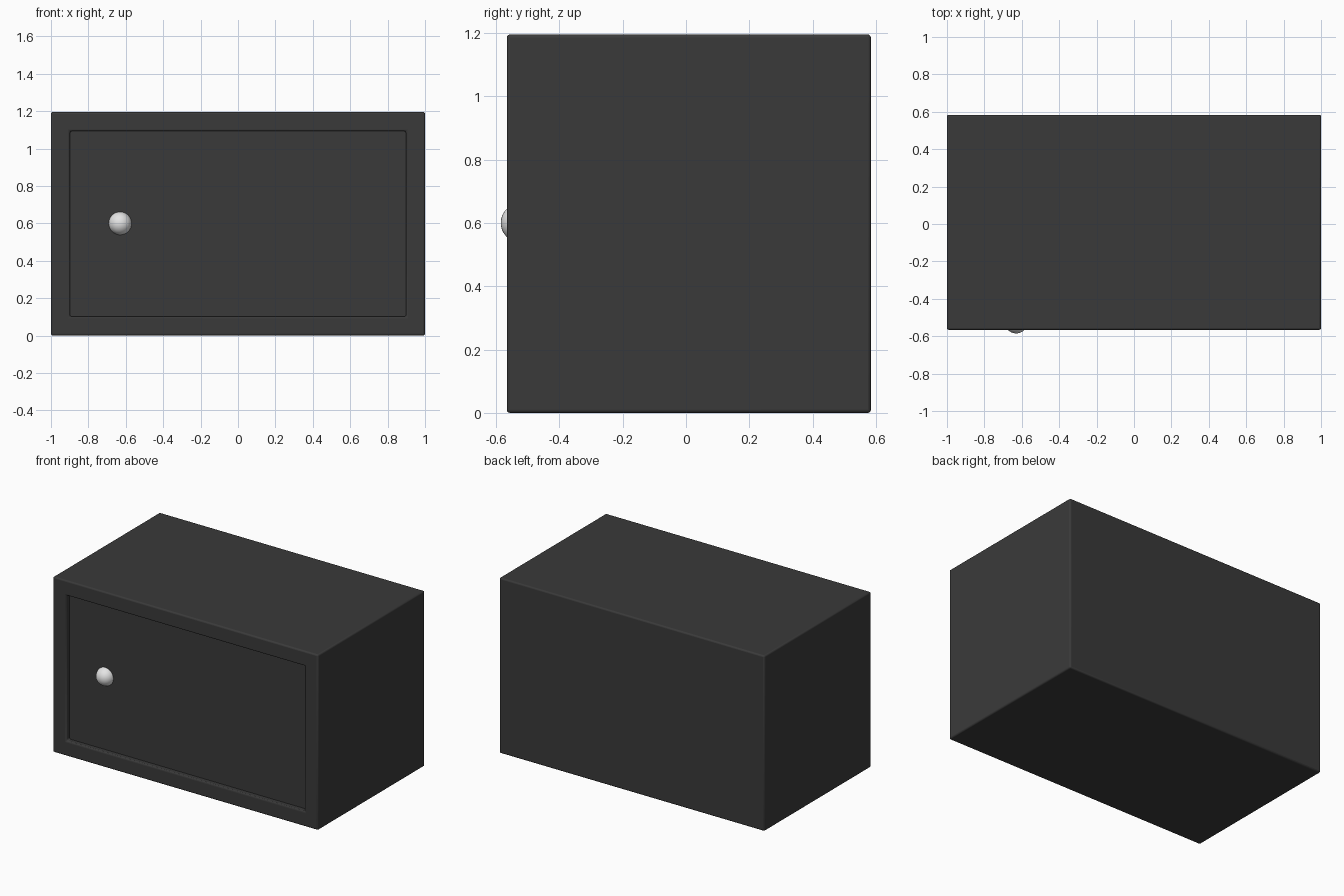
import bpy, bmesh, math
from mathutils import Matrix, Vector

if "Cube" in bpy.data.objects:
    bpy.data.objects.remove(bpy.data.objects["Cube"])

W, H = 1.0, 1.195            # half width, height
Y0, Y1 = -0.566, 0.584       # front and back
DOOR_Y = -0.53               # recessed door face


def material(name, v):
    m = bpy.data.materials.new(name)
    m.diffuse_color = (v, v, v, 1)
    m.use_nodes = True
    m.node_tree.nodes["Principled BSDF"].inputs["Base Color"].default_value = m.diffuse_color
    return m


def finish(name, bm, mat, bevel=0):
    me = bpy.data.meshes.new(name)
    bmesh.ops.recalc_face_normals(bm, faces=bm.faces)
    bm.to_mesh(me)
    bm.free()
    me.materials.append(mat)
    ob = bpy.data.objects.new(name, me)
    bpy.context.collection.objects.link(ob)
    if bevel:
        b = ob.modifiers.new("soft_edges", 'BEVEL')
        b.width, b.segments, b.limit_method = bevel, 3, 'ANGLE'
    bpy.ops.object.select_all(action='DESELECT')
    ob.select_set(True)
    bpy.context.view_layer.objects.active = ob
    bpy.ops.object.shade_smooth_by_angle(angle=math.radians(40))
    return ob


def box(lo, hi):
    bm = bmesh.new()
    lo, hi = Vector(lo), Vector(hi)
    mid = Matrix.Translation((lo + hi) / 2)
    bmesh.ops.create_cube(bm, size=1, matrix=mid @ Matrix.Diagonal((*(hi - lo), 1)))
    return bm


dark = material("charcoal", 0.042)
light = material("light_grey", 0.78)

# cabinet shell: front face inset and pushed back to form the door opening
bm = box((-W, Y0, 0), (W, Y1, H))
bm.faces.ensure_lookup_table()
front = min(bm.faces, key=lambda f: f.calc_center_median().y)
bmesh.ops.inset_region(bm, faces=[front], thickness=0.102, use_even_offset=True)
ext = bmesh.ops.extrude_face_region(bm, geom=[front])
bmesh.ops.delete(bm, geom=[front], context='FACES_ONLY') if front.is_valid else None
bmesh.ops.translate(bm, vec=(0, 0.08, 0),
                    verts=[v for v in ext["geom"] if isinstance(v, bmesh.types.BMVert)])
finish("cabinet", bm, dark, 0.01)

# door panel, edges tucked into the opening walls
finish("door", box((-0.903, DOOR_Y, 0.097), (0.903, DOOR_Y + 0.06, H - 0.097)), dark)

# round knob
bm = bmesh.new()
bmesh.ops.create_uvsphere(bm, u_segments=32, v_segments=16, radius=0.062,
                          matrix=Matrix.Translation((-0.63, -0.523, 0.6)))
finish("knob", bm, light)
